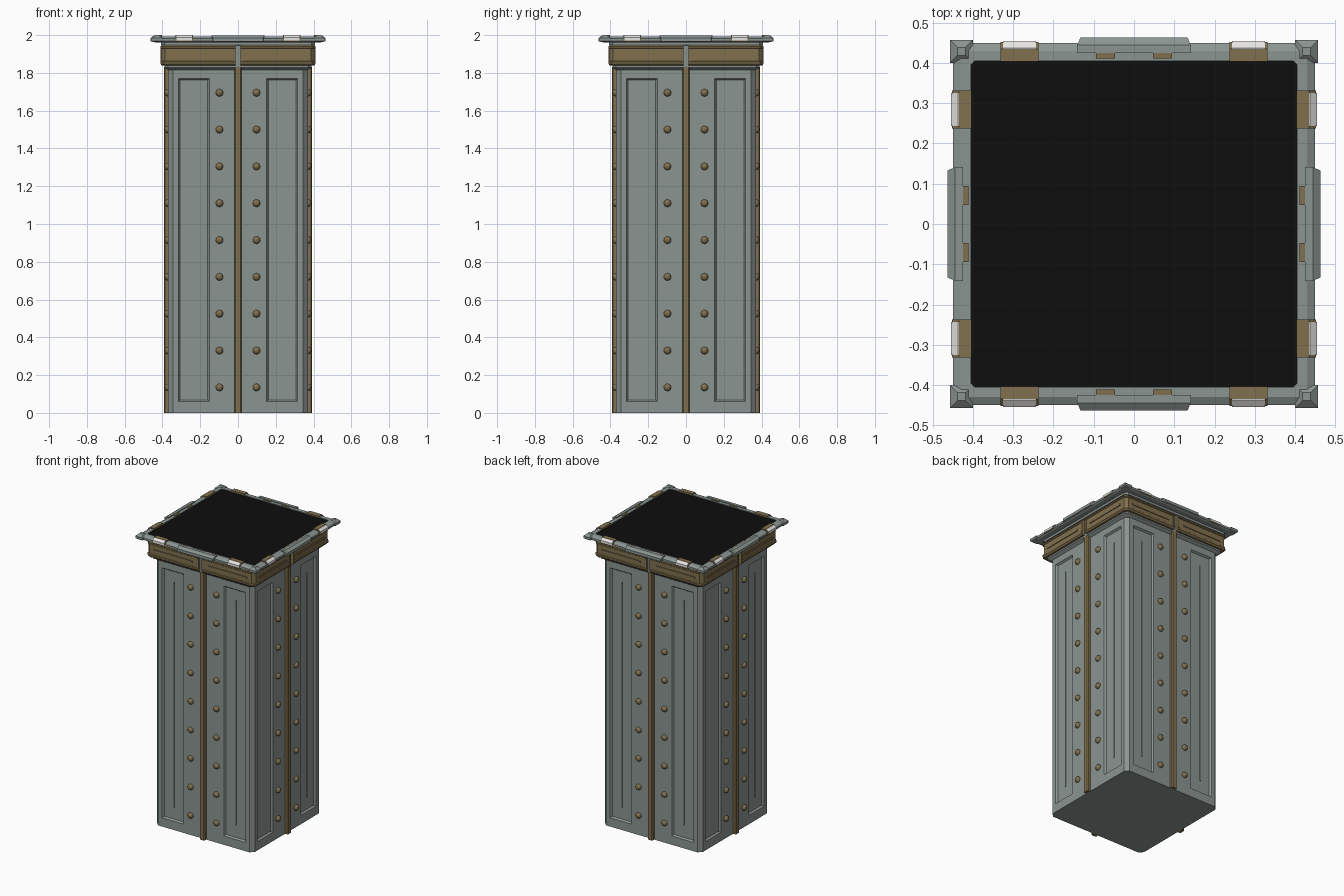
import bpy, bmesh
from math import pi
from mathutils import Matrix, Vector

cube = bpy.data.objects.get("Cube")
if cube:
    bpy.data.objects.remove(cube, do_unlink=True)


def material(name, rgb):
    m = bpy.data.materials.new(name)
    m.use_nodes = True
    m.diffuse_color = (*rgb, 1)
    m.node_tree.nodes["Principled BSDF"].inputs["Base Color"].default_value = (*rgb, 1)
    return m


GREY = material("stone grey", (0.26, 0.30, 0.285))
BRONZE = material("bronze", (0.22, 0.16, 0.075))
BLACK = material("black", (0.004, 0.004, 0.004))
WHITE = material("lamp white", (0.85, 0.84, 0.82))


def finish(name, bm, mat, four_sides=False, smooth=False):
    """Turn a bmesh into an object, optionally repeated on all four sides."""
    bmesh.ops.recalc_face_normals(bm, faces=bm.faces)
    if four_sides:
        source = bm.faces[:] + bm.edges[:] + bm.verts[:]
        for k in range(1, 4):
            copy = bmesh.ops.duplicate(bm, geom=source)["geom"]
            verts = [g for g in copy if isinstance(g, bmesh.types.BMVert)]
            bmesh.ops.rotate(bm, verts=verts, matrix=Matrix.Rotation(k * pi / 2, 3, "Z"))
    for f in bm.faces:
        f.smooth = smooth
    mesh = bpy.data.meshes.new(name)
    bm.to_mesh(mesh)
    bm.free()
    mesh.materials.append(mat)
    obj = bpy.data.objects.new(name, mesh)
    bpy.context.collection.objects.link(obj)
    return obj


def loft(bm, rings, caps=True, closed=False):
    """Bridge a list of point rings with quads."""
    rows = [[bm.verts.new(p) for p in ring] for ring in rings]
    n = len(rows[0])
    pairs = list(zip(rows, rows[1:])) + ([(rows[-1], rows[0])] if closed else [])
    for a, b in pairs:
        for i in range(n):
            j = (i + 1) % n
            bm.faces.new((a[i], a[j], b[j], b[i]))
    if caps:
        bm.faces.new(rows[0])
        bm.faces.new(rows[-1])


def square(r, z, c=0.02):
    """Chamfered square ring."""
    s = r - c
    return [(s, -r, z), (r, -s, z), (r, s, z), (s, r, z),
            (-s, r, z), (-r, s, z), (-r, -s, z), (-s, -r, z)]


def prism(bm, profile, x0, x1):
    """Extrude an (outward, height) profile along x on the front, and mirror it."""
    for s in (1, -1):
        loft(bm, [[(s * x, -o, z) for o, z in profile] for x in (x0, x1)])


def box(o0, o1, z0, z1):
    return [(o0, z0), (o1, z0), (o1, z1), (o0, z1)]


# Shaft with chamfered corners and two sunken panels per side
HALF = 0.37
bm = bmesh.new()
loft(bm, [square(HALF, z, 0.025) for z in (0, 1.83)])
for axis, cuts in enumerate([(-0.315, -0.152, 0.152, 0.315)] * 2 + [(0.06, 1.77)]):
    for c in cuts:
        co, no = Vector(), Vector()
        co[axis], no[axis] = c, 1
        bmesh.ops.bisect_plane(bm, geom=bm.faces[:] + bm.edges[:] + bm.verts[:],
                               plane_co=co, plane_no=no)
bmesh.ops.recalc_face_normals(bm, faces=bm.faces)
panels = []
for f in bm.faces:
    c = f.calc_center_median()
    across, out = sorted((abs(c.x), abs(c.y)))
    if 0.06 < c.z < 1.77 and 0.16 < across < 0.31 and out > HALF - 0.001:
        panels.append(f)
bmesh.ops.inset_individual(bm, faces=panels, thickness=0.012, depth=-0.012)
finish("shaft", bm, GREY)

# Thin rib down the middle of each panel
bm = bmesh.new()
prism(bm, box(0.35, 0.361, 0.15, 1.69), 0.231, 0.238)
finish("panel_ribs", bm, GREY, True)

# Bronze strip down the middle of each side
bm = bmesh.new()
loft(bm, [[(x, -o, z) for x, o in ((-0.019, 0.365), (-0.019, 0.386), (-0.014, 0.391),
                                   (0.014, 0.391), (0.019, 0.386), (0.019, 0.365))]
          for z in (0, 1.83)])
finish("centre_strips", bm, BRONZE, True)

# Rivet columns either side of the strip
bm = bmesh.new()
for s in (1, -1):
    for i in range(9):
        place = Matrix.Translation((s * 0.098, -HALF, 0.135 + i * 0.195))
        bmesh.ops.create_uvsphere(bm, u_segments=12, v_segments=8, radius=0.02, matrix=place)
finish("rivets", bm, BRONZE, True, smooth=True)

# Grey neck behind the bronze collar
bm = bmesh.new()
loft(bm, [square(r, z) for r, z in ((0.37, 1.815), (0.39, 1.828), (0.39, 1.945),
                                    (0.408, 1.947), (0.408, 1.963))])
finish("neck", bm, GREY)

# Bronze collar: four corner pieces with a gap at the middle of each side
collar = [(0.38, 1.838), (0.402, 1.838), (0.411, 1.848), (0.411, 1.858), (0.406, 1.862),
          (0.406, 1.928), (0.411, 1.932), (0.411, 1.94), (0.402, 1.948), (0.38, 1.948)]
bm = bmesh.new()
gap, cham = 0.013, 0.02
loft(bm, [[(gap, -r, z) for r, z in collar],
          [(r - cham, -r, z) for r, z in collar],
          [(r, cham - r, z) for r, z in collar],
          [(r, -gap, z) for r, z in collar]])
finish("collar", bm, BRONZE, True)

# Raised end frames and centre bars on the collar
bm = bmesh.new()
prism(bm, box(0.40, 0.411, 1.86, 1.93), gap, gap + 0.012)
prism(bm, box(0.40, 0.411, 1.886, 1.899), 0.06, 0.352)
finish("collar_bars", bm, BRONZE, True)

# Cap rim with a sloping outer edge
rim = [(0.405, 1.962), (0.44, 1.962), (0.45, 1.968), (0.45, 1.982),
       (0.43, 1.993), (0.405, 1.993)]
bm = bmesh.new()
loft(bm, [square(r, z, 0.01) for r, z in rim], caps=False, closed=True)
finish("cap_rim", bm, GREY)

# Black top surface
bm = bmesh.new()
loft(bm, [square(0.407, z, 0.005) for z in (1.963, 1.988)])
finish("top_surface", bm, BLACK)

# Wide plate at the middle of each rim side, with tapered ends
plate = [(0.425, 1.966), (0.463, 1.966), (0.463, 1.985), (0.444, 1.999), (0.425, 1.999)]
bm = bmesh.new()
loft(bm, [[(x + (0.008 if x > 0 else -0.008) * (o < 0.45), -o, z) for o, z in plate]
          for x in (-0.133, 0.133)])
finish("rim_plates", bm, GREY, True)

# Pyramid corner blocks
bm = bmesh.new()
loft(bm, [[(0.4285 + a * h, -0.4285 + b * h, z)
           for a, b in ((-1, -1), (1, -1), (1, 1), (-1, 1))]
          for h, z in ((0.022, 1.963), (0.0285, 1.969), (0.0285, 1.984), (0.01, 2.0))])
finish("corner_blocks", bm, GREY, True)

# Bronze clips holding white lamps
clip = [(0.403, 1.968), (0.45, 1.966), (0.4515, 1.985), (0.434, 2.0), (0.403, 2.0)]
lamp = [(0.43, 1.972), (0.454, 1.972), (0.454, 1.987), (0.437, 2.0), (0.43, 1.997)]
bm = bmesh.new()
prism(bm, clip, 0.237, 0.331)
finish("clips", bm, BRONZE, True)
bm = bmesh.new()
prism(bm, lamp, 0.243, 0.325)
finish("lamps", bm, WHITE, True)

# Small bronze tabs on the rim
bm = bmesh.new()
prism(bm, box(0.411, 0.425, 1.99, 1.997), 0.047, 0.094)
finish("rim_tabs", bm, BRONZE, True)
